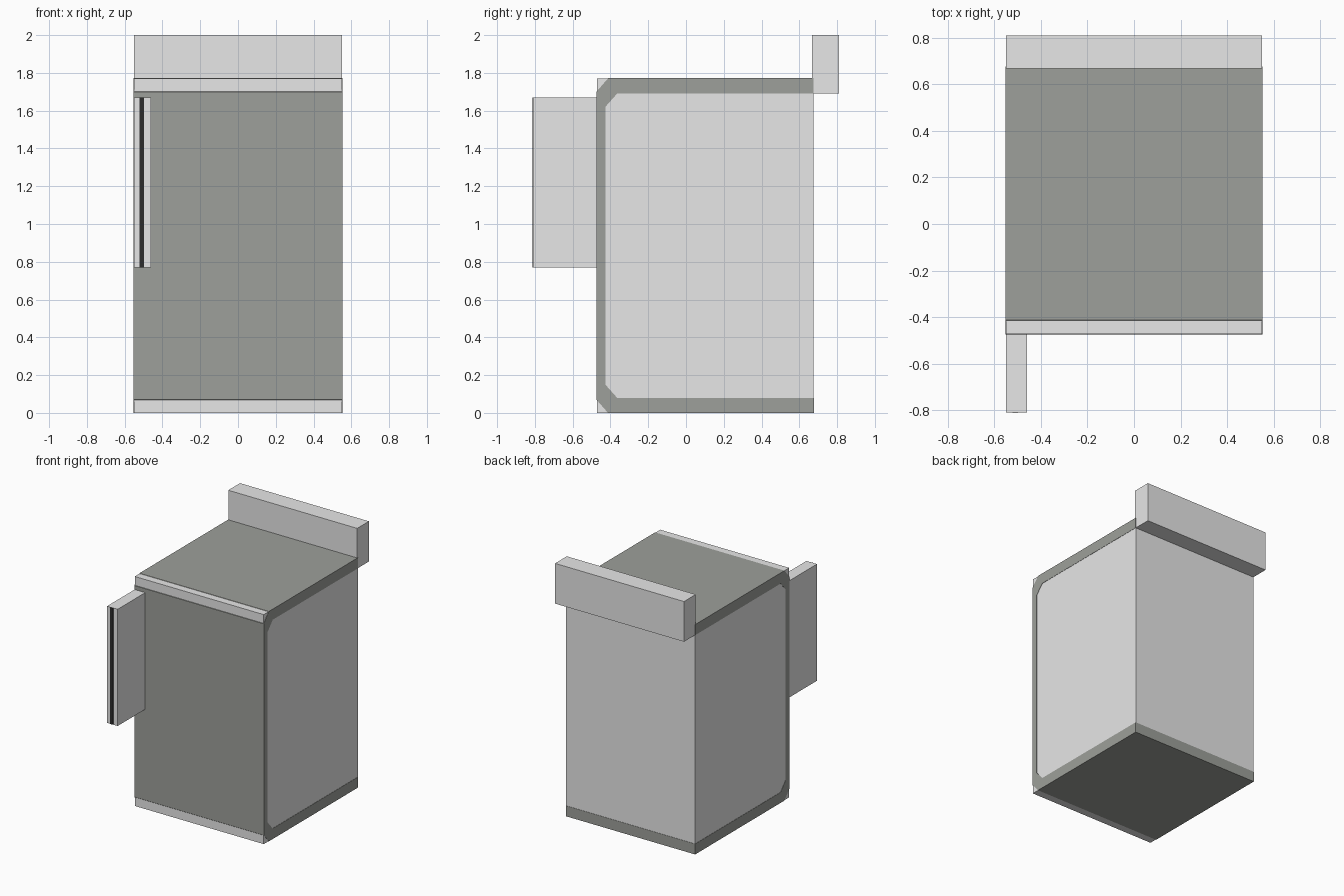
import bpy

if "Cube" in bpy.data.objects:
    bpy.data.objects.remove(bpy.data.objects["Cube"])


def material(name, rgb):
    m = bpy.data.materials.new(name)
    m.diffuse_color = (*rgb, 1)
    m.use_nodes = True
    m.node_tree.nodes["Principled BSDF"].inputs["Base Color"].default_value = m.diffuse_color
    return m


light_grey = material("light_grey", (0.8, 0.8, 0.8))
dark_grey = material("dark_grey", (0.34, 0.35, 0.325))
black = material("black", (0.025, 0.025, 0.025))


def extrude_x(name, profile, x0, x1, mat):
    """Solid made by sweeping a side (y, z) profile from x0 to x1."""
    n = len(profile)
    verts = [(x, y, z) for x in (x0, x1) for y, z in profile]
    faces = [list(range(n))[::-1], list(range(n, 2 * n))]
    faces += [(i, (i + 1) % n, n + (i + 1) % n, n + i) for i in range(n)]
    # profiles run clockwise from front-bottom, so flip to face outward
    faces = [list(f)[::-1] for f in faces]
    mesh = bpy.data.meshes.new(name)
    mesh.from_pydata(verts, [], faces)
    mesh.materials.append(mat)
    ob = bpy.data.objects.new(name, mesh)
    bpy.context.collection.objects.link(ob)
    return ob


def box(name, x0, x1, y0, y1, z0, z1, mat):
    return extrude_x(name, [(y0, z0), (y0, z1), (y1, z1), (y1, z0)], x0, x1, mat)


E = 0.002  # shell stands just proud of the body
W = 0.55   # half width
F, B, T = -0.472, 0.675, 1.77  # front, back, top

# main body
box("body", -W, W, F, B, 0, T, light_grey)

# dark C-shaped shell wrapping bottom, front and top, with cut corners
extrude_x("wrap_shell", [
    (B + E, 0 - E / 2), (F + 0.06, 0 - E / 2), (F - E, 0.07),
    (F - E, T - 0.07), (F + 0.06, T + E), (B, T + E),
    (B, T - 0.08), (-0.365, T - 0.08), (-0.427, T - 0.15),
    (-0.427, 0.15), (-0.365, 0.08), (B + E, 0.08)],
    -W - E, W + E, dark_grey)

# raised bar along the back of the top
box("back_bar", -W, W, 0.667, 0.81, 1.69, 2.0, light_grey)

# upright side fin on the front left, with a black edge strip
box("front_fin", -W, -0.46, -0.81, F, 0.77, 1.67, light_grey)
box("fin_strip", -0.522, -0.497, -0.812, -0.808, 0.77, 1.67, black)
